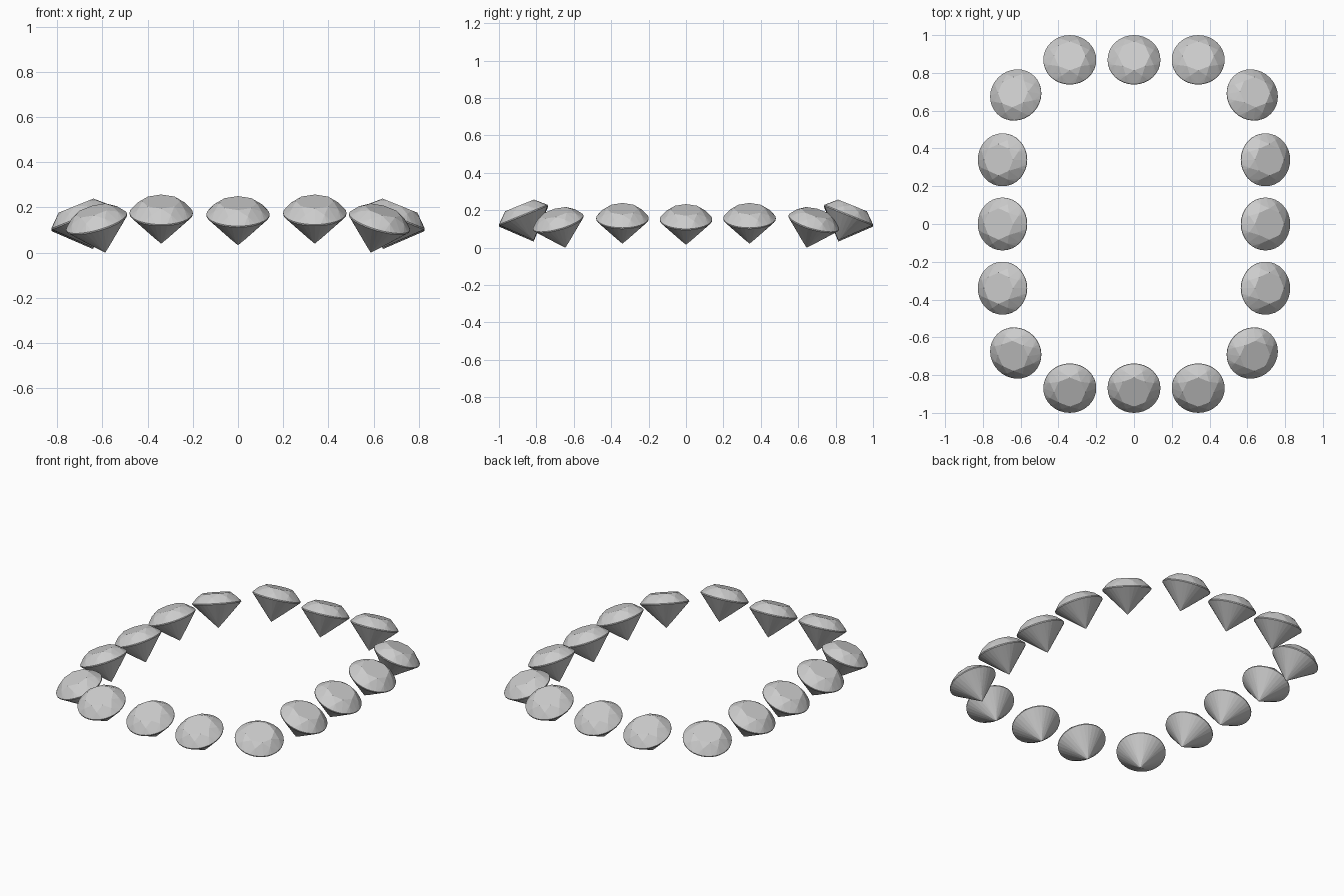
import bpy, bmesh
from math import cos, sin, pi, radians

if "Cube" in bpy.data.objects:
    bpy.data.objects.remove(bpy.data.objects["Cube"])

R = 0.14            # girdle radius
TILT = radians(22)  # every gem leans outward


def ring(bm, count, radius, z, offset=0.0):
    for i in range(count):
        a = 2 * pi * (i + offset) / count
        bm.verts.new((radius * cos(a), radius * sin(a), z))


# Brilliant-cut stone as the hull of its facet corners, girdle at z = 0
def gem_mesh():
    bm = bmesh.new()
    ring(bm, 8, 0.083, 0.056)          # table
    ring(bm, 8, 0.113, 0.034, 0.5)     # star and bezel corners
    ring(bm, 32, R, 0.003)             # girdle top
    ring(bm, 32, R, -0.003)            # girdle bottom
    ring(bm, 8, 0.032, -0.114, 0.5)    # pavilion corners
    bm.verts.new((0, 0, -0.145))       # culet
    bmesh.ops.convex_hull(bm, input=bm.verts[:])
    bmesh.ops.dissolve_limit(bm, angle_limit=radians(0.5),
                             verts=bm.verts[:], edges=bm.edges[:])
    bmesh.ops.recalc_face_normals(bm, faces=bm.faces[:])
    mesh = bpy.data.meshes.new("gem")
    bm.to_mesh(mesh)
    bm.free()
    return mesh


mesh = gem_mesh()


def place(name, x, y, z, yaw):
    gem = bpy.data.objects.new(name, mesh)
    gem.location = (x, y, z)
    gem.rotation_euler = (0, TILT, radians(yaw))
    bpy.context.collection.objects.link(gem)


# Front and back rows
for name, s in (("front", -1), ("back", 1)):
    for x, z in ((-0.34, 0.174), (0, 0.167), (0.34, 0.174)):
        place(name + "_gem", x, s * 0.869, z, s * 90)

# Left and right rows
for name, s in (("left", -1), ("right", 1)):
    for y, z in ((-0.34, 0.156), (0, 0.15), (0.34, 0.156)):
        place(name + "_gem", s * 0.696, y, z, 0 if s > 0 else 180)

# Corner stones
for sx, sy, yaw in ((1, 1, 45), (-1, 1, 135), (-1, -1, 225), (1, -1, 315)):
    place("corner_gem", sx * 0.626, sy * 0.683, 0.1345, yaw)
